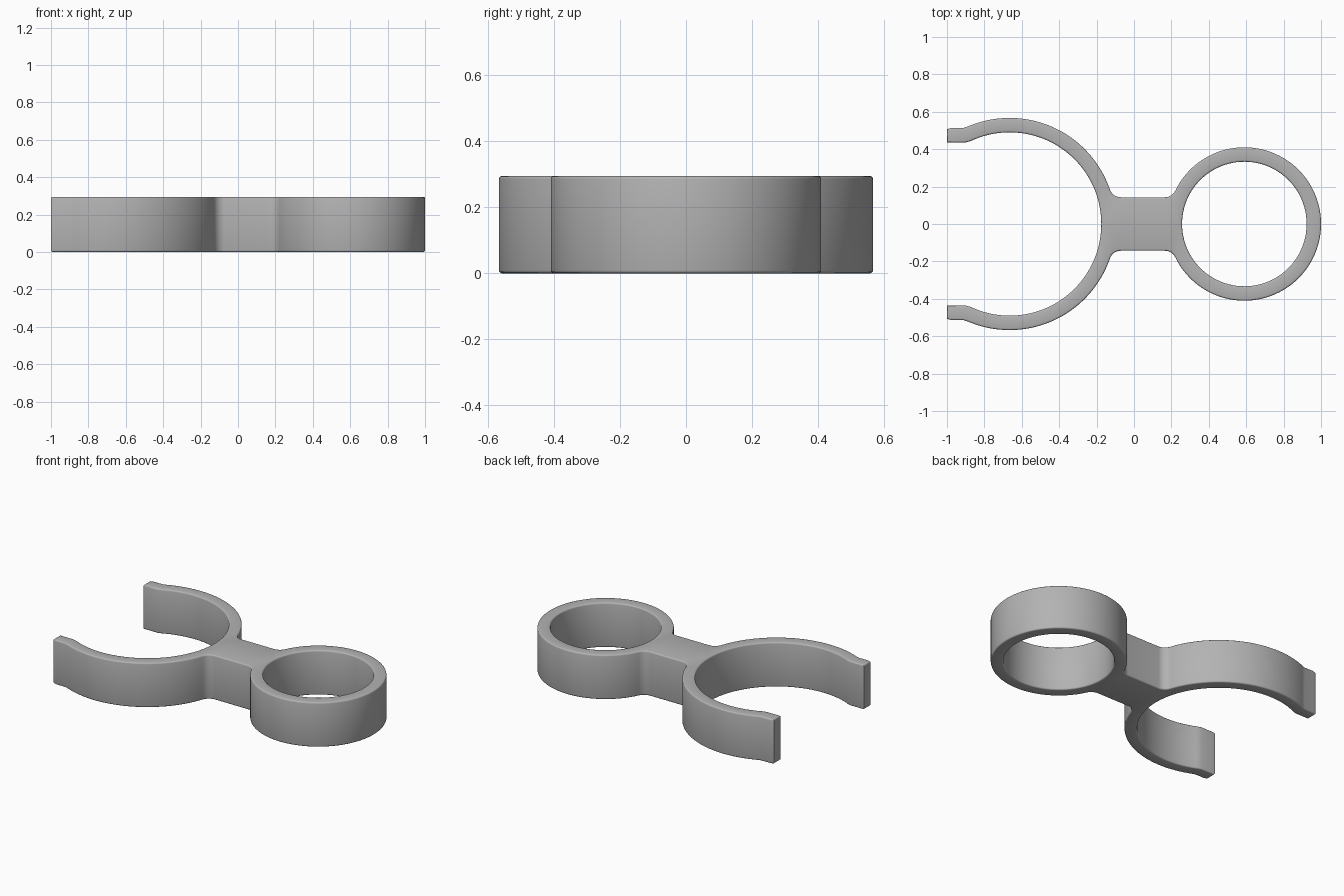
import bpy, bmesh, math
from mathutils import Vector

if "Cube" in bpy.data.objects:
    bpy.data.objects.remove(bpy.data.objects["Cube"])

H, EDGE = 0.295, 0.009            # height and edge rounding
CX, CR, CI = -0.665, 0.567, 0.49  # open clip: centre, outer and inner radius
RX, RR, RI = 0.59, 0.41, 0.333    # closed ring: centre, outer and inner radius
HALF, FIL = 0.143, 0.06           # bridge half width, fillet radius


def arc(cx, cy, r, a0, a1, n):
    return [Vector((cx + r * math.cos(a0 + (a1 - a0) * i / n),
                    cy + r * math.sin(a0 + (a1 - a0) * i / n))) for i in range(n + 1)]


def angle_at(x, cx, r):
    return math.acos((x - cx) / r)


def offset(loop, d):
    """Move a counter-clockwise loop inwards by d, mitring the corners."""
    out = []
    for i, p in enumerate(loop):
        a = (p - loop[i - 1]).normalized()
        b = (loop[(i + 1) % len(loop)] - p).normalized()
        na, nb = Vector((-a.y, a.x)), Vector((-b.y, b.x))
        out.append(p + (na + nb) * d / (1 + na.dot(nb)))
    return out


# Fillet angles where the bridge blends into the two rings
fy = HALF + FIL
clip_a = math.asin(fy / (CR + FIL))
ring_a = math.asin(fy / (RR + FIL))
clip_fx = CX + (CR + FIL) * math.cos(clip_a)
ring_fx = RX - (RR + FIL) * math.cos(ring_a)

# Upper half of the outline, from the ring's far side to the clip's inner middle
upper = arc(RX, 0, RR, 0, math.pi - ring_a, 56)
upper += arc(ring_fx, fy, FIL, -ring_a, -math.pi / 2, 8)[1:]
upper += arc(clip_fx, fy, FIL, -math.pi / 2, -math.pi + clip_a, 8)
upper += arc(CX, 0, CR, clip_a, angle_at(-0.885, CX, CR), 52)[1:]
upper += [Vector(p) for p in ((-0.91, 0.514), (-0.975, 0.514), (-1, 0.507),
                              (-1, 0.436), (-0.90, 0.436))]
upper += arc(CX, 0, CI, angle_at(-0.872, CX, CI), 0, 64)

# Mirror it into the full outline and add the ring's hole
outline = upper + [Vector((p.x, -p.y)) for p in reversed(upper[1:-1])]
hole = arc(RX, 0, RI, 0, 2 * math.pi, 96)[:-1]

# Levels with inset give the rounded top and bottom edges
half = [(EDGE * (1 - math.sin(t)), EDGE * (1 - math.cos(t)))
        for t in (0, math.pi / 6, math.pi / 3, math.pi / 2)]
levels = [(d, z) for d, z in half] + [(d, H - z) for d, z in reversed(half)]

bm = bmesh.new()
rims = {0: [], len(levels) - 1: []}
for loop, sign in ((outline, 1), (hole, -1)):
    rows = [[bm.verts.new((p.x, p.y, z)) for p in offset(loop, sign * d)]
            for d, z in levels]
    n = len(loop)
    for lo, hi in zip(rows, rows[1:]):
        for i in range(n):
            j = (i + 1) % n
            bm.faces.new((lo[i], lo[j], hi[j], hi[i]))
    for k in rims:
        rims[k] += [bm.edges.get((rows[k][i], rows[k][(i + 1) % n])) for i in range(n)]

# Flat bottom and top
for k in rims:
    bmesh.ops.triangle_fill(bm, edges=rims[k], use_beauty=True,
                            normal=(0, 0, 1 if k else -1))
bmesh.ops.recalc_face_normals(bm, faces=bm.faces)

mesh = bpy.data.meshes.new("holder_clip")
bm.to_mesh(mesh)
bm.free()
grey = bpy.data.materials.new("grey plastic")
grey.diffuse_color = (0.45, 0.45, 0.45, 1)
grey.use_nodes = True
grey.node_tree.nodes["Principled BSDF"].inputs["Base Color"].default_value = grey.diffuse_color
mesh.materials.append(grey)
clip = bpy.data.objects.new("holder_clip", mesh)
bpy.context.collection.objects.link(clip)
bpy.context.view_layer.objects.active = clip
clip.select_set(True)
bpy.ops.object.shade_smooth_by_angle(angle=math.radians(35))
